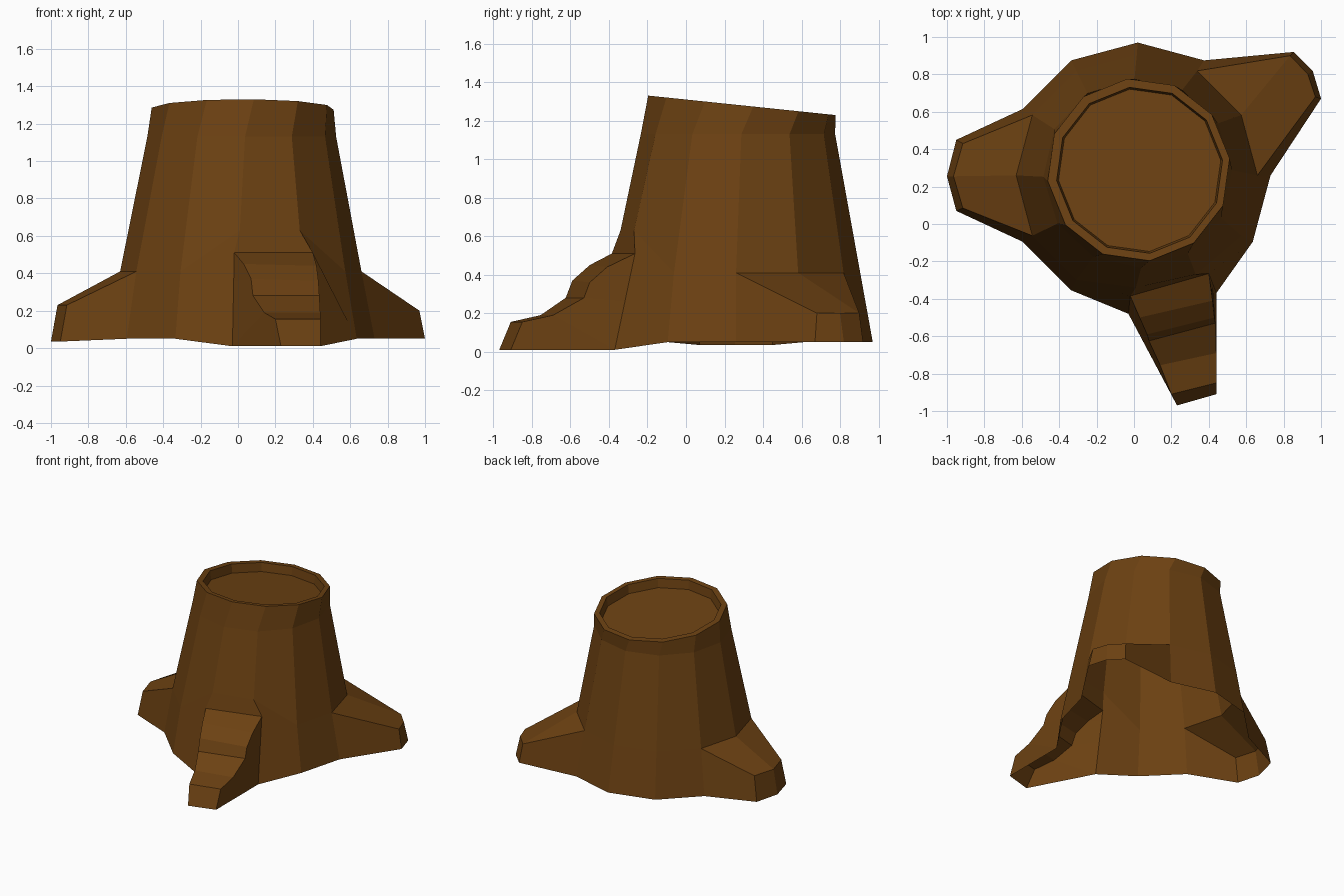
import bpy, bmesh, math
from mathutils import Vector

if "Cube" in bpy.data.objects:
    bpy.data.objects.remove(bpy.data.objects["Cube"])

bark = bpy.data.materials.new("brown bark")
bark.diffuse_color = (0.15, 0.053, 0.006, 1)
bark.use_nodes = True
bark.node_tree.nodes["Principled BSDF"].inputs["Base Color"].default_value = bark.diffuse_color


def ring(cx, cy, r, turn, z):
    """Twelve points round the trunk; z is a number or a function of y."""
    pts = []
    for k in range(12):
        a = math.radians(turn + 30 * k)
        x, y = cx + r * math.cos(a), cy + r * math.sin(a)
        pts.append((x, y, z(y) if callable(z) else z))
    return pts


def build(name, faces):
    """Make a flat-shaded sheet from polygons, with its normals outward."""
    bm = bmesh.new()
    for f in faces:
        bm.faces.new([bm.verts.new(p) for p in f])
    bmesh.ops.remove_doubles(bm, verts=bm.verts, dist=0.001)
    bmesh.ops.recalc_face_normals(bm, faces=bm.faces)
    mid = sum((v.co for v in bm.verts), Vector()) / len(bm.verts)
    mid.z = 0
    bm.normal_update()
    if sum(f.normal.dot(f.calc_center_median() - mid) * f.calc_area() for f in bm.faces) < 0:
        bmesh.ops.reverse_faces(bm, faces=bm.faces)
    me = bpy.data.meshes.new(name)
    bm.to_mesh(me)
    bm.free()
    me.materials.append(bark)
    bpy.context.collection.objects.link(bpy.data.objects.new(name, me))


# Trunk rings, from the ground to the slanted hollow top
slant = lambda y: 1.31 - 0.104 * y
base = ring(0.02, 0.26, 0.71, 0, 0.05)
mid = ring(0.015, 0.26, 0.645, 0, 0.41)
neck = ring(0.02, 0.27, 0.505, 2, 1.13)
rim = ring(0.025, 0.29, 0.49, 7, slant)
lip = ring(0.03, 0.287, 0.447, 7, slant)
cap = ring(0.03, 0.287, 0.437, 7, lambda y: slant(y) - 0.07)

# Front root replaces the lower trunk between ring points 9 and 10
mid[9], mid[10] = (0.01, -0.34, 0.63), (0.33, -0.27, 0.63)
base[9], base[10] = (-0.03, -0.48, 0.01), (0.44, -0.37, 0.01)
front_left = [(-0.02, -0.385, 0.51), (0.03, -0.50, 0.45), (0.07, -0.59, 0.37),
              (0.08, -0.625, 0.28), (0.14, -0.755, 0.19), (0.20, -0.91, 0.155), (0.23, -0.97, 0.01)]
front_right = [(0.40, -0.265, 0.51), (0.42, -0.41, 0.44), (0.43, -0.50, 0.36),
               (0.435, -0.53, 0.28), (0.44, -0.69, 0.19), (0.44, -0.85, 0.155), (0.44, -0.91, 0.01)]

# Trunk
faces = [cap]
for lo, hi in ((neck, rim), (rim, lip), (lip, cap), (mid, neck)):
    for k in range(12):
        n = (k + 1) % 12
        faces.append([lo[k], lo[n], hi[n], hi[k]])
for k in (2, 3, 4, 7, 11):
    n = (k + 1) % 12
    faces.append([base[k], base[n], mid[n], mid[k]])
faces.append([base[8], base[9], front_left[0], mid[9], mid[8]])
faces.append([base[10], base[11], mid[11], mid[10], front_right[0]])
faces.append([mid[9], front_left[0], front_right[0], mid[10]])
build("trunk", faces)

# Front root: stepped top strip and two side walls
faces = []
for i in range(6):
    faces.append([front_left[i], front_left[i + 1], front_right[i + 1], front_right[i]])
for side, foot in ((front_left, base[9]), (front_right, base[10])):
    top, foot = Vector(side[0]), Vector(foot)
    a, b, c = (top.lerp(foot, t) for t in (0.15, 0.3, 0.5))
    faces += [[top, side[1], a], [a, side[1], side[2], b], [b, side[2], side[3], c],
              [c, side[3], side[4], foot], [foot, side[4], side[5], side[6]]]
build("front_root", faces)


def side_root(name, ks, low, high, ridge):
    """Wedge root over three ring points, ending in a two-faced toe."""
    b = [base[k] for k in ks]
    m = [mid[k] for k in ks]
    build(name, [[b[0], low[0], high[0], m[0]],
                 [b[2], low[2], high[2], m[2]],
                 [low[0], low[1], high[1], high[0]],
                 [low[1], low[2], high[2], high[1]],
                 [m[0], m[1]] + high[ridge::-1],
                 [m[1], m[2]] + high[:ridge - 1 if ridge else None:-1]])


# Left and right roots
side_root("left_root", (5, 6, 7),
          [(-0.95, 0.45, 0.035), (-1.0, 0.255, 0.035), (-0.95, 0.07, 0.035)],
          [(-0.915, 0.43, 0.23), (-0.965, 0.255, 0.23), (-0.915, 0.085, 0.23)], 1)
side_root("right_root", (0, 1, 2),
          [(1.0, 0.67, 0.05), (0.955, 0.82, 0.05), (0.855, 0.92, 0.05)],
          [(0.97, 0.68, 0.2), (0.93, 0.80, 0.2), (0.835, 0.90, 0.2)], 2)
